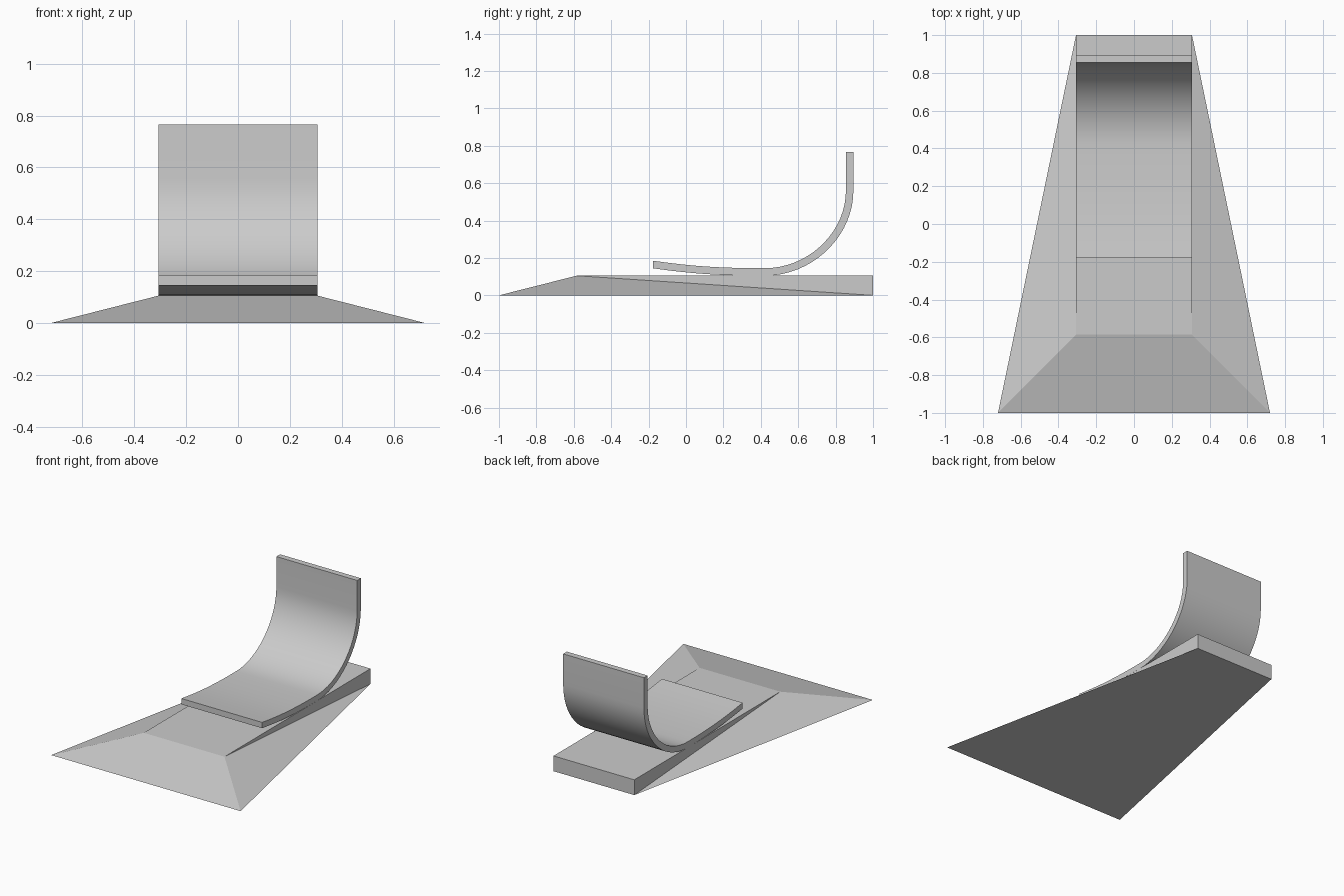
import bpy
import math
from mathutils import Vector
from mathutils.geometry import interpolate_bezier

cube = bpy.data.objects.get("Cube")
if cube:
    bpy.data.objects.remove(cube, do_unlink=True)

grey = bpy.data.materials.new("plain_grey")
grey.use_nodes = True
colour = (0.6, 0.6, 0.6, 1)
grey.diffuse_color = colour
grey.node_tree.nodes["Principled BSDF"].inputs["Base Color"].default_value = colour

HALF = 0.307   # half width of the seat and of the deck
DECK = 0.105   # deck height
THICK = 0.04   # seat sheet thickness


def add_mesh(name, verts, faces):
    mesh = bpy.data.meshes.new(name)
    mesh.from_pydata(verts, [], faces)
    mesh.materials.append(grey)
    obj = bpy.data.objects.new(name, mesh)
    bpy.context.collection.objects.link(obj)
    return obj


# Wedge base: flat deck, sloped front and side skirts, upright back
base_verts = []
for s in (-1, 1):
    base_verts += [(s * 0.72, -1, 0), (s * HALF, 1, 0),
                   (s * HALF, -0.585, DECK), (s * HALF, 1, DECK)]
add_mesh("wedge_base", base_verts, [
    (0, 1, 5, 4),              # underside
    (2, 6, 7, 3),              # deck
    (0, 4, 6, 2),              # front slope
    (1, 3, 7, 5),              # back
    (0, 2, 1), (2, 3, 1),      # right skirt and wall
    (4, 5, 6), (6, 5, 7),      # left skirt and wall
])


# Curved seat: a bent sheet following a smooth centre line in the YZ plane
def bezier(points, count):
    return interpolate_bezier(*[Vector((0, y, z)) for y, z in points], count)


line = bezier([(-0.177, 0.165), (0.0, 0.14), (0.15, 0.125), (0.42, 0.125)], 12)
line += bezier([(0.42, 0.125), (0.67, 0.125), (0.875, 0.33), (0.875, 0.56)], 18)[1:]
line.append(Vector((0, 0.875, 0.766)))

upper, lower = [], []
for i, p in enumerate(line):
    along = line[min(i + 1, len(line) - 1)] - line[max(i - 1, 0)]
    side = Vector((0, -along.z, along.y)).normalized() * THICK / 2
    if i == 0:
        side = Vector((0, 0, THICK / 2))        # plumb front edge
    elif i >= len(line) - 2:
        side = Vector((0, -THICK / 2, 0))       # upright backrest
    upper.append(p + side)
    lower.append(p - side)

profile = upper + lower[::-1]
n = len(profile)
verts = [(x, p.y, p.z) for x in (-HALF, HALF) for p in profile]
faces = [(i, i + n, (i + 1) % n + n, (i + 1) % n) for i in range(n)]
# Side edges as strips of quads
for i in range(len(line) - 1):
    j = n - 1 - i
    faces += [(i, i + 1, j - 1, j), (i + n, j + n, j - 1 + n, i + 1 + n)]
seat = add_mesh("curved_seat", verts, faces)

bpy.ops.object.select_all(action="DESELECT")
seat.select_set(True)
bpy.context.view_layer.objects.active = seat
bpy.ops.object.shade_smooth_by_angle(angle=math.radians(30))
